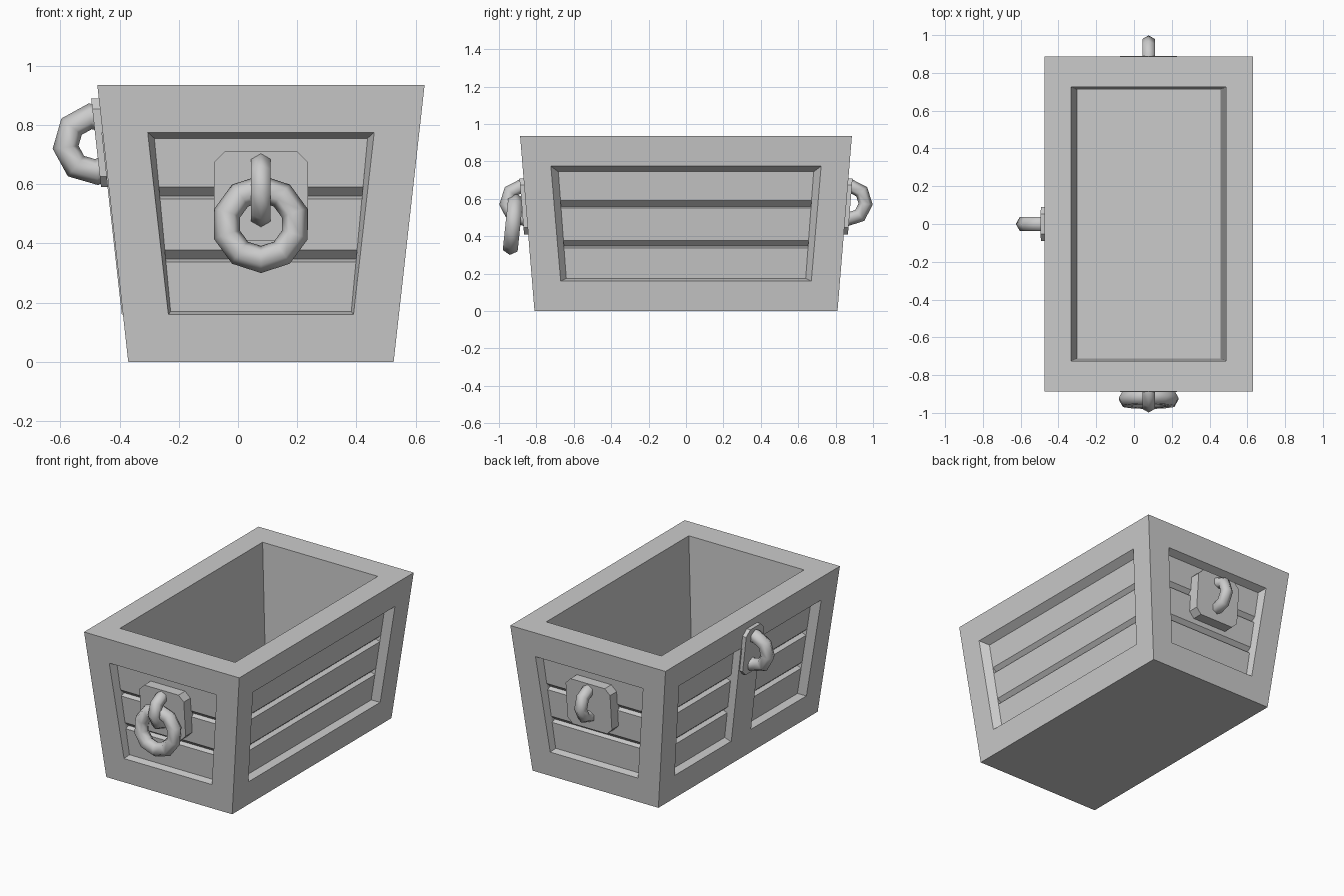
import bpy, bmesh
from math import cos, sin, pi, radians
from mathutils import Vector

if "Cube" in bpy.data.objects:
    bpy.data.objects.remove(bpy.data.objects["Cube"], do_unlink=True)

GREY = (0.6, 0.6, 0.6, 1)
mat = bpy.data.materials.new("plain grey")
mat.use_nodes = True
mat.diffuse_color = GREY
mat.node_tree.nodes["Principled BSDF"].inputs["Base Color"].default_value = GREY

CX, H = 0.0775, 0.935
LOW, HIGH = 0.16, 0.775          # panel opening heights
DEPTH, GROOVE = 0.045, 0.075     # panel and groove depth
UP = Vector((0, 0, 1))


def lerp(a, b, t):
    return a + (b - a) * t


def half_x(z):
    return lerp(0.448, 0.5525, z / H)


def half_y(z):
    return lerp(0.81, 0.887, z / H)


def finish(name, bm, smooth=False):
    bmesh.ops.remove_doubles(bm, verts=bm.verts, dist=0.0001)
    bmesh.ops.recalc_face_normals(bm, faces=bm.faces)
    for f in bm.faces:
        f.smooth = smooth
    mesh = bpy.data.meshes.new(name)
    bm.to_mesh(mesh)
    bm.free()
    mesh.materials.append(mat)
    obj = bpy.data.objects.new(name, mesh)
    bpy.context.collection.objects.link(obj)
    return obj


def face(bm, points):
    bm.faces.new([bm.verts.new(p) for p in points])


class Wall:
    """A leaning wall: u runs across it, z up, d inward."""
    def __init__(self, nx, ny):
        self.n = Vector((nx, ny, 0))
        self.t = UP.cross(self.n)
        self.end = ny != 0
        self.off, self.half = (half_y, half_x) if self.end else (half_x, half_y)
        slope = (self.off(H) - self.off(0)) / H
        self.normal = (self.n - UP * slope).normalized()

    def at(self, u, z, d=0):
        return Vector((CX, 0, z)) + self.n * (self.off(z) - d) + self.t * u


front, back, left, right = Wall(0, -1), Wall(0, 1), Wall(1, 0), Wall(-1, 0)


def add_panelled_wall(bm, w):
    # opening and sunken panel widths
    if w.end:
        o_low, o_high, i_low, i_high, z_low, z_high = 0.3125, 0.3825, 0.305, 0.36, 0.17, 0.755
    else:
        o_low, o_high, i_low, i_high, z_low, z_high = 0.67, 0.7225, 0.64, 0.6825, 0.175, 0.745

    def corners(low, high, za, zb, d):
        return [w.at(-low, za, d), w.at(low, za, d), w.at(high, zb, d), w.at(-high, zb, d)]

    loops = [corners(w.half(0), w.half(H), 0, H, 0),
             corners(o_low, o_high, LOW, HIGH, 0),
             corners(i_low, i_high, z_low, z_high, DEPTH)]
    # frame and bevelled reveal
    for a, b in zip(loops, loops[1:]):
        for i in range(4):
            j = (i + 1) % 4
            face(bm, [a[i], a[j], b[j], b[i]])
    # three planks divided by two grooves
    profile = [(z_low, DEPTH)]
    for z in (0.338, 0.55):
        profile += [(z, DEPTH), (z + 0.01, GROOVE), (z + 0.04, DEPTH)]
    profile.append((z_high, DEPTH))

    def edge(z):
        return lerp(i_low, i_high, (z - z_low) / (z_high - z_low))

    for (za, da), (zb, db) in zip(profile, profile[1:]):
        face(bm, [w.at(-edge(za), za, da), w.at(edge(za), za, da),
                  w.at(edge(zb), zb, db), w.at(-edge(zb), zb, db)])
    for k in (1, 4):
        for s in (-1, 1):
            face(bm, [w.at(s * edge(z), z, d) for z, d in profile[k:k + 3]])


def rectangle(hx, hy, z):
    return [Vector((CX + sx * hx, sy * hy, z))
            for sx, sy in ((-1, -1), (1, -1), (1, 1), (-1, 1))]


# Open box with panelled walls
bm = bmesh.new()
for w in (front, back, left, right):
    add_panelled_wall(bm, w)
rim = rectangle(half_x(H), half_y(H), H)
mouth = rectangle(0.41, 0.725, H)
floor = rectangle(0.38, 0.712, 0.14)
for a, b in ((rim, mouth), (mouth, floor)):
    for i in range(4):
        j = (i + 1) % 4
        face(bm, [a[i], a[j], b[j], b[i]])
face(bm, floor)
face(bm, rectangle(half_x(0), half_y(0), 0))
finish("box", bm)


def add_slab(name, w, hu, za, zb, outer, inner, cut):
    """Flat plate with clipped corners lying on a wall."""
    outline = [(-hu + cut, za), (hu - cut, za), (hu, za + cut), (hu, zb - cut),
               (hu - cut, zb), (-hu + cut, zb), (-hu, zb - cut), (-hu, za + cut)]
    bm = bmesh.new()
    rings = [[w.at(u, z, d) for u, z in outline] for d in (outer, inner)]
    for ring in rings:
        face(bm, ring)
    for i in range(8):
        j = (i + 1) % 8
        face(bm, [rings[0][i], rings[0][j], rings[1][j], rings[1][i]])
    finish(name, bm)


def add_ring(name, centre, e1, e2, radius, tube, angles, closed):
    """Six-sided tube swept round a centre in the plane of e1 and e2."""
    e3 = e1.cross(e2)
    bm = bmesh.new()
    loops = []
    for a in angles:
        out = e1 * cos(a) + e2 * sin(a)
        loops.append([bm.verts.new(centre + out * (radius + tube * cos(k * pi / 3))
                                   + e3 * (tube * sin(k * pi / 3))) for k in range(6)])
    pairs = list(zip(loops, loops[1:]))
    if closed:
        pairs.append((loops[-1], loops[0]))
    else:
        bm.faces.new(loops[0])
        bm.faces.new(loops[-1])
    for a, b in pairs:
        for k in range(6):
            m = (k + 1) % 6
            bm.faces.new([a[k], a[m], b[m], b[k]])
    finish(name, bm, smooth=True)


def add_staple(name, w, z, d, radius, tube):
    e2 = w.normal.cross(w.t)
    add_ring(name, w.at(0, z, d), w.normal, e2, radius, tube,
             [k * pi / 4 for k in range(-3, 4)], False)


# Upright board across one long side
add_slab("side_board", right, 0.1, LOW, HIGH, -0.004, 0.07, 0.0005)

# Mounting plates and staples
for name, w in (("front", front), ("back", back)):
    add_slab(name + "_plate", w, 0.158, 0.41, 0.71, -0.022, 0.06, 0.036)
    add_staple(name + "_staple", w, 0.58, -0.013, 0.09, 0.038)
add_slab("side_plate", right, 0.09, 0.59, 0.89, -0.026, 0.04, 0.036)
add_staple("side_staple", right, 0.735, -0.035, 0.095, 0.044)

# Hanging pull ring
tilt = radians(6)
down = Vector((0, -sin(tilt), -cos(tilt)))
add_ring("pull_ring", Vector((CX, -0.925, 0.465)), down, Vector((1, 0, 0)),
         0.12, 0.046, [k * pi / 5 for k in range(10)], True)
